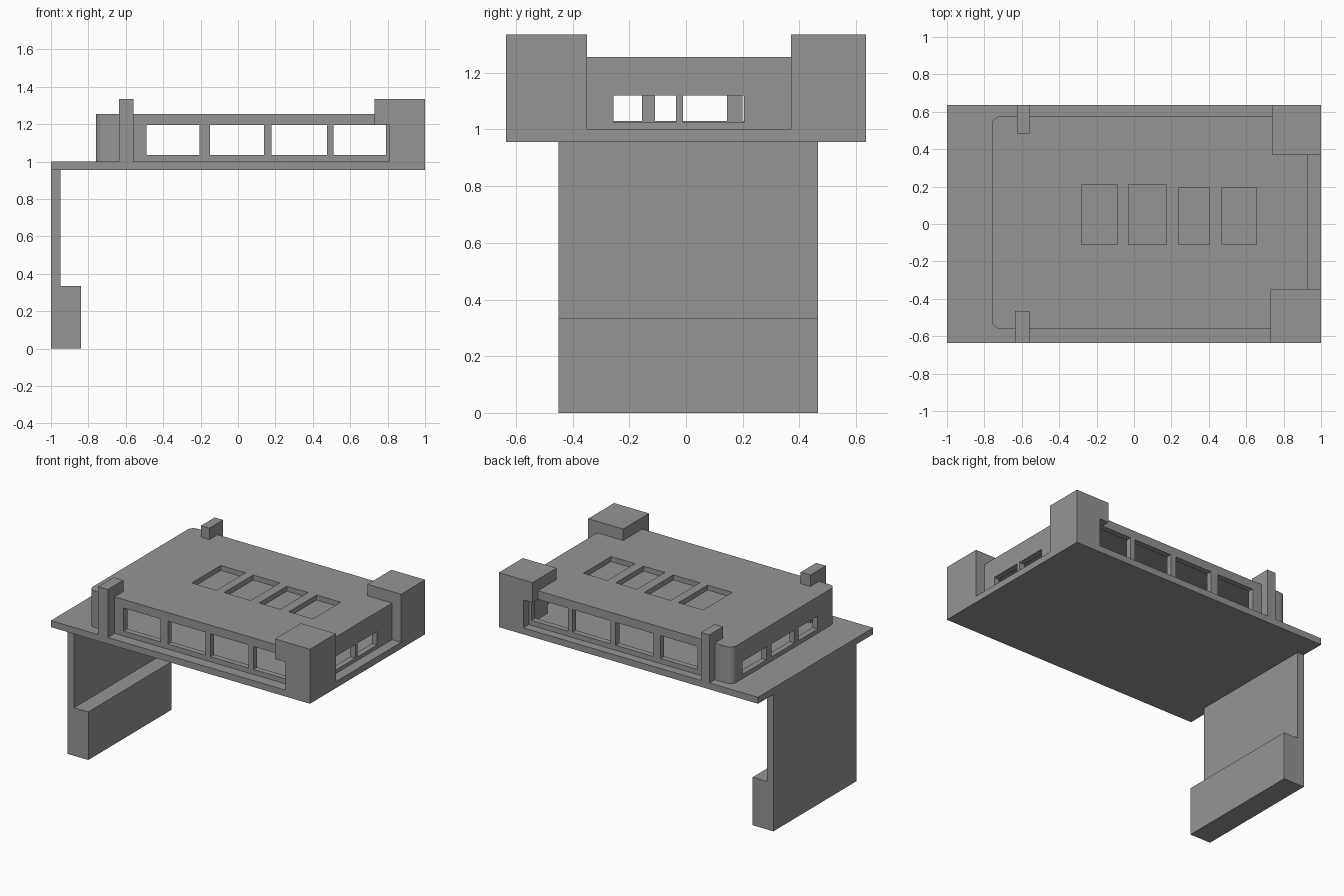
import bpy, bmesh

if "Cube" in bpy.data.objects:
    bpy.data.objects.remove(bpy.data.objects["Cube"])

grey = bpy.data.materials.new("concrete grey")
grey.diffuse_color = (0.30, 0.30, 0.30, 1)
grey.use_nodes = True
grey.node_tree.nodes["Principled BSDF"].inputs["Base Color"].default_value = grey.diffuse_color


def new_object(name, bm):
    bmesh.ops.recalc_face_normals(bm, faces=bm.faces)
    mesh = bpy.data.meshes.new(name)
    bm.to_mesh(mesh)
    bm.free()
    mesh.materials.append(grey)
    ob = bpy.data.objects.new(name, mesh)
    bpy.context.collection.objects.link(ob)
    return ob


def add_box(bm, x0, x1, y0, y1, z0, z1):
    verts = bmesh.ops.create_cube(bm, size=1)["verts"]
    for v in verts:
        v.co = (x1 if v.co.x > 0 else x0,
                y1 if v.co.y > 0 else y0,
                z1 if v.co.z > 0 else z0)
    return verts


def box(name, *dims):
    bm = bmesh.new()
    add_box(bm, *dims)
    return new_object(name, bm)


def prism(name, profile, y0, y1):
    """Extrude an (x, z) outline along y."""
    bm = bmesh.new()
    face = bm.faces.new([bm.verts.new((x, y0, z)) for x, z in profile])
    ext = bmesh.ops.extrude_face_region(bm, geom=[face])["geom"]
    for v in ext:
        if isinstance(v, bmesh.types.BMVert):
            v.co.y = y1
    return new_object(name, bm)


def cut(target, name, boxes):
    """Subtract separate boxes from the target, then discard the cutter."""
    bm = bmesh.new()
    for b in boxes:
        add_box(bm, *b)
    cutter = new_object(name, bm)
    cutter.hide_render = True
    mod = target.modifiers.new(name, 'BOOLEAN')
    mod.operation, mod.solver, mod.object = 'DIFFERENCE', 'EXACT', cutter
    bpy.context.view_layer.update()
    dg = bpy.context.evaluated_depsgraph_get()
    result = bpy.data.meshes.new_from_object(target.evaluated_get(dg))
    target.modifiers.clear()
    target.data = result
    bpy.data.objects.remove(cutter)


# Base slab
box("base_slab", -1, 1, -0.635, 0.635, 0.955, 1.0)

# Support wall with thick foot
prism("support_wall", [(-1, 0), (-0.84, 0), (-0.84, 0.335), (-0.95, 0.335),
                       (-0.95, 0.955), (-1, 0.955)], -0.45, 0.465)

# Cabin shell with rounded corners on the left end
X0, X1, Y0, Y1, T = -0.76, 0.93, -0.56, 0.575, 0.04
bm = bmesh.new()
add_box(bm, X0, X1, Y0, Y1, 1.0, 1.255)
corners = [e for e in bm.edges if all(v.co.x < 0 for v in e.verts)
           and abs(e.verts[0].co.z - e.verts[1].co.z) > 0.1]
bmesh.ops.bevel(bm, geom=corners, offset=0.045, segments=6, profile=0.5, affect='EDGES')
cabin = new_object("cabin", bm)

# Hollow interior, open at the slab
cut(cabin, "interior", [(X0 + T, X1 - T, Y0 + T, Y1 - T, 0.98, 1.2)])

# Long side windows
side = [(-0.49, -0.205), (-0.15, 0.14), (0.18, 0.475), (0.51, 0.79)]
cut(cabin, "side_windows", [(a, b, y - 0.06, y + 0.06, 1.035, 1.195)
                            for a, b in side for y in (Y0, Y1)])

# End windows: three on the left, two on the right
left = [(-0.365, -0.155), (-0.11, 0.145), (0.20, 0.465)]
right = [(-0.255, -0.035), (-0.01, 0.205)]
cut(cabin, "end_windows",
    [(X0 - 0.06, X0 + 0.06, a, b, 1.03, 1.12) for a, b in left] +
    [(X1 - 0.06, X1 + 0.06, a, b, 1.025, 1.12) for a, b in right])

# Roof recesses
recess = [(-0.28, -0.09, 0.21), (-0.03, 0.175, 0.21), (0.24, 0.405, 0.195), (0.47, 0.655, 0.195)]
cut(cabin, "roof_recesses", [(a, b, -0.11, y, 1.22, 1.3) for a, b, y in recess])
with bpy.context.temp_override(object=cabin, active_object=cabin, selected_objects=[cabin],
                               selected_editable_objects=[cabin]):
    bpy.ops.object.shade_smooth_by_angle(angle=0.5)

# Corner towers, wider at the top
for name, x, y0, y1 in (("front_tower", 0.73, -0.635, -0.35), ("back_tower", 0.74, 0.37, 0.635)):
    prism(name, [(0.81, 0.955), (1, 0.955), (1, 1.335), (x, 1.335),
                 (x, 1.195), (0.81, 1.195)], y0, y1)

# Slim posts hooked over the roof edge
box("front_post", -0.635, -0.56, -0.635, -0.465, 0.955, 1.335)
box("back_post", -0.625, -0.56, 0.485, 0.635, 0.955, 1.335)
